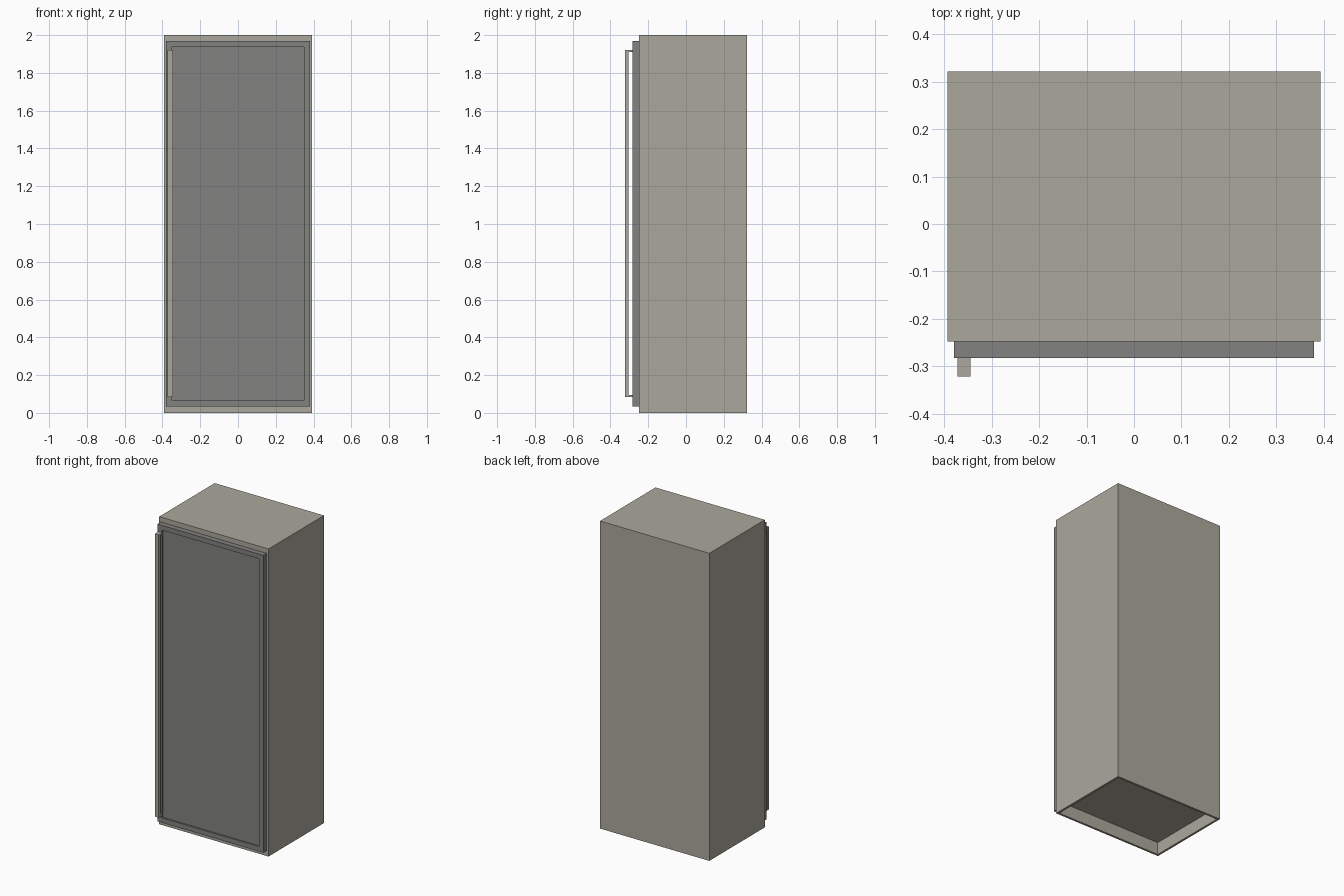
import bpy, bmesh

if "Cube" in bpy.data.objects:
    bpy.data.objects.remove(bpy.data.objects["Cube"])


def material(name, rgb):
    m = bpy.data.materials.new(name)
    m.diffuse_color = (*rgb, 1)
    m.use_nodes = True
    m.node_tree.nodes["Principled BSDF"].inputs["Base Color"].default_value = m.diffuse_color
    return m


TAUPE = material("warm_grey", (0.41, 0.396, 0.332))
GREY = material("dark_grey", (0.223, 0.223, 0.22))


def add_box(bm, lo, hi):
    """Add an axis-aligned box between two corners."""
    verts = bmesh.ops.create_cube(bm, size=1)["verts"]
    for v in verts:
        v.co = [lo[i] if v.co[i] < 0 else hi[i] for i in range(3)]


def sink(bm, axis, sign, border, depth):
    """Inset the face pointing along one axis and push it inwards."""
    face = next(f for f in bm.faces if f.normal[axis] * sign > 0.9)
    bmesh.ops.inset_region(bm, faces=[face], thickness=border)
    verts = bmesh.ops.extrude_discrete_faces(bm, faces=[face])["faces"][0].verts
    for v in verts:
        v.co[axis] -= sign * depth


def finish(name, bm, mat):
    bm.normal_update()
    mesh = bpy.data.meshes.new(name)
    bm.to_mesh(mesh)
    bm.free()
    mesh.materials.append(mat)
    obj = bpy.data.objects.new(name, mesh)
    bpy.context.collection.objects.link(obj)


# Cabinet body with a recessed underside
bm = bmesh.new()
add_box(bm, (-0.393, -0.248, 0), (0.393, 0.322, 2))
bm.normal_update()
sink(bm, 2, -1, 0.02, 0.08)
finish("cabinet_body", bm, TAUPE)

# Door with a shallow sunken panel
bm = bmesh.new()
add_box(bm, (-0.38, -0.283, 0.035), (0.38, -0.248, 1.968))
bm.normal_update()
sink(bm, 1, -1, 0.044, 0.01)
finish("door", bm, GREY)

# Long upright handle: bar plus two end mounts
bm = bmesh.new()
add_box(bm, (-0.372, -0.322, 0.083), (-0.345, -0.305, 1.922))
for z in (0.083, 1.91):
    add_box(bm, (-0.372, -0.305, z), (-0.345, -0.283, z + 0.012))
finish("door_handle", bm, TAUPE)
